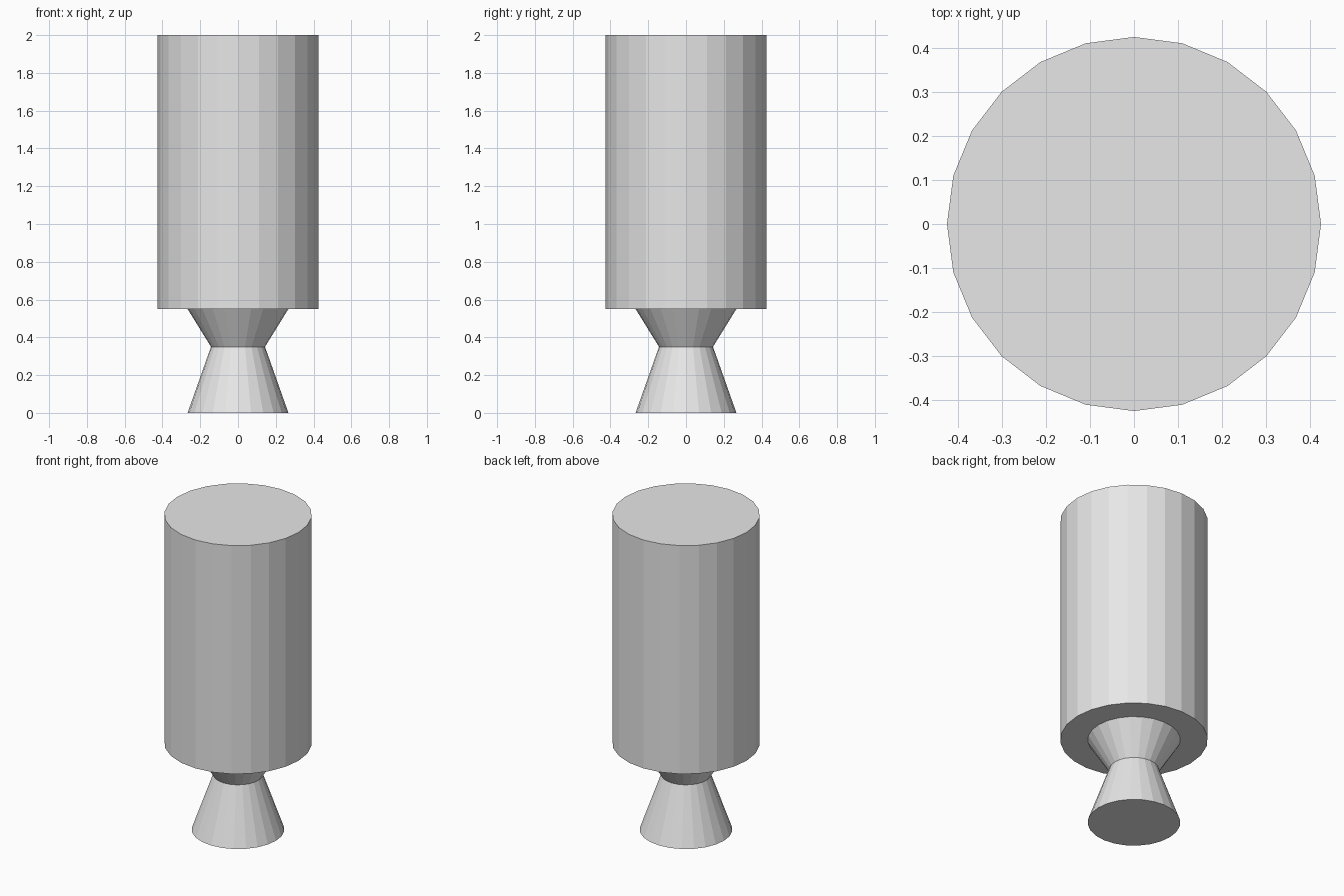
import bpy

cube = bpy.data.objects.get("Cube")
if cube:
    bpy.data.objects.remove(cube, do_unlink=True)

SIDES = 24
BODY_RADIUS, BELL_RADIUS, THROAT_RADIUS = 0.425, 0.267, 0.143
THROAT_Z, BODY_Z, TOP_Z = 0.35, 0.55, 2.0

grey = bpy.data.materials.new("light_grey")
grey.use_nodes = True
colour = (0.8, 0.8, 0.8, 1)
grey.diffuse_color = colour
grey.node_tree.nodes["Principled BSDF"].inputs["Base Color"].default_value = colour


def frustum(name, r_low, r_high, z_low, z_high, fill):
    """Flat-faced round section between two heights."""
    bpy.ops.mesh.primitive_cone_add(
        vertices=SIDES, radius1=r_low, radius2=r_high, depth=z_high - z_low,
        end_fill_type=fill, location=(0, 0, (z_low + z_high) / 2))
    part = bpy.context.object
    part.name = name
    part.data.materials.append(grey)
    return part


def remove_cap(part, direction):
    """Drop the hidden cap where two sections meet."""
    import bmesh
    bm = bmesh.new()
    bm.from_mesh(part.data)
    caps = [f for f in bm.faces if f.normal.z * direction > 0.99]
    bmesh.ops.delete(bm, geom=caps, context='FACES_ONLY')
    bm.to_mesh(part.data)
    bm.free()


# Tank body
frustum("tank_body", BODY_RADIUS, BODY_RADIUS, BODY_Z, TOP_Z, 'NGON')

# Engine: upper cone narrowing to the throat, then the flared bell
upper = frustum("engine_upper_cone", THROAT_RADIUS, BELL_RADIUS, THROAT_Z, BODY_Z, 'NGON')
remove_cap(upper, 1)
remove_cap(upper, -1)
bell = frustum("engine_bell", BELL_RADIUS, THROAT_RADIUS, 0, THROAT_Z, 'NGON')
remove_cap(bell, 1)
